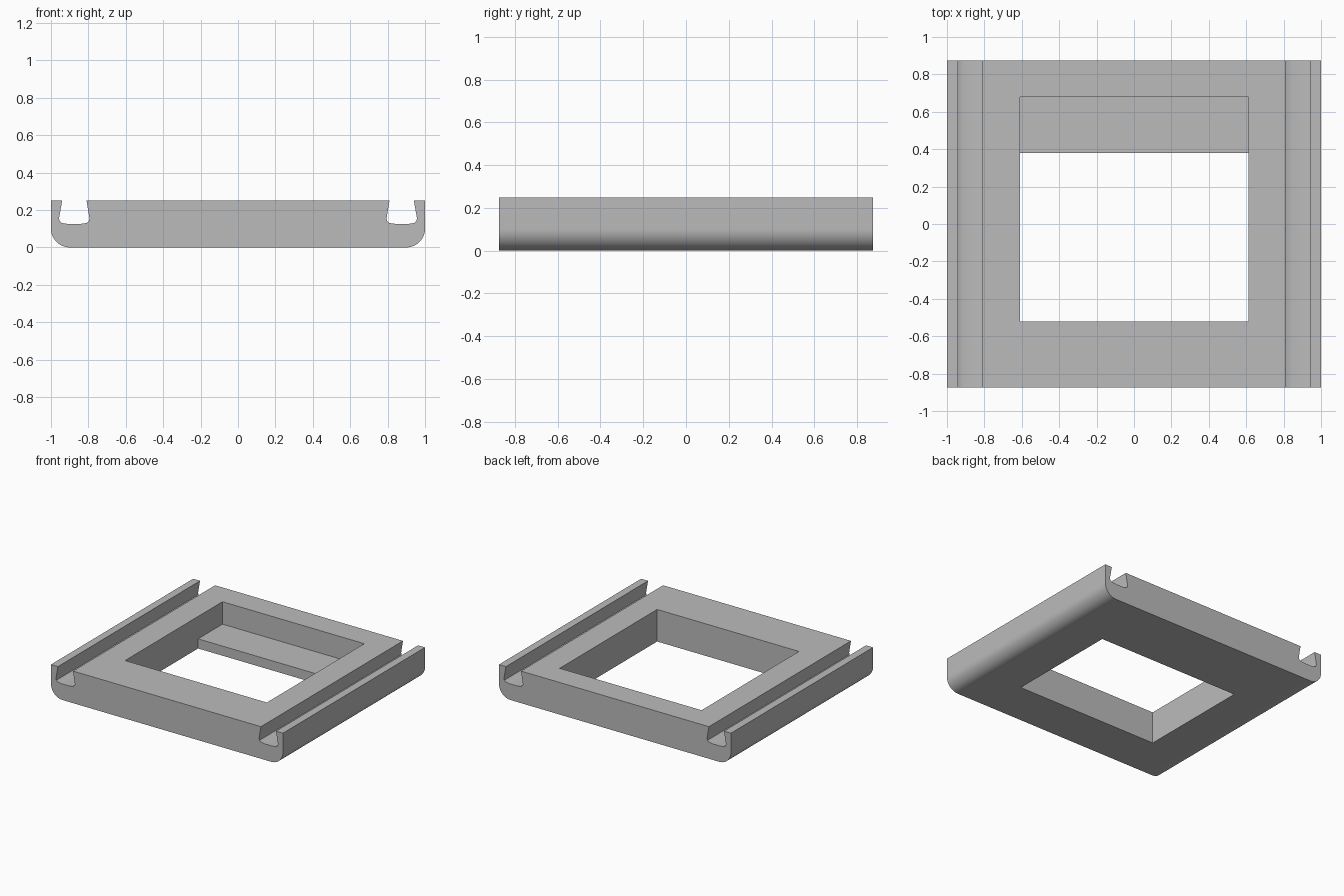
import bpy, bmesh, math
from mathutils import Vector

cube = bpy.data.objects.get("Cube")
if cube:
    bpy.data.objects.remove(cube, do_unlink=True)

grey = bpy.data.materials.new("plain grey")
grey.use_nodes = True
colour = (0.5, 0.5, 0.5, 1)
grey.diffuse_color = colour
grey.node_tree.nodes["Principled BSDF"].inputs["Base Color"].default_value = colour


def extrude_profile(name, points, sweep):
    """Solid made by sweeping a closed outline along a vector."""
    bm = bmesh.new()
    face = bm.faces.new([bm.verts.new(p) for p in points])
    swept = bmesh.ops.extrude_face_region(bm, geom=[face])["geom"]
    moved = [v for v in swept if isinstance(v, bmesh.types.BMVert)]
    bmesh.ops.translate(bm, verts=moved, vec=Vector(sweep))
    bmesh.ops.recalc_face_normals(bm, faces=bm.faces)
    mesh = bpy.data.meshes.new(name)
    bm.to_mesh(mesh)
    bm.free()
    mesh.materials.append(grey)
    obj = bpy.data.objects.new(name, mesh)
    bpy.context.collection.objects.link(obj)
    return obj


HEIGHT, DEPTH, RADIUS = 0.25, 1.75, 0.1

# Right half of the cross-section: rounded lower edge, rim, undercut groove
half = []
for i in range(13):
    a = -math.pi / 2 + i * math.pi / 24
    half.append((1 - RADIUS + RADIUS * math.cos(a), RADIUS + RADIUS * math.sin(a)))
half += [(1, HEIGHT), (0.94, HEIGHT),
         (0.957, 0.155), (0.954, 0.14), (0.94, 0.13), (0.91, 0.125),
         (0.845, 0.125), (0.811, 0.13), (0.797, 0.14), (0.794, 0.155),
         (0.81, HEIGHT)]
outline = half + [(-x, z) for x, z in reversed(half)]
frame = extrude_profile("grooved_frame",
                        [(x, -DEPTH / 2, z) for x, z in outline], (0, DEPTH, 0))

# Window opening with a low ledge at the back
opening = [(-0.52, -0.1), (0.38, -0.1), (0.38, 0.075),
           (0.68, 0.075), (0.68, 0.4), (-0.52, 0.4)]
cutter = extrude_profile("window_cutter",
                         [(-0.61, y, z) for y, z in opening], (1.223, 0, 0))
cutter.hide_render = True

bpy.ops.object.select_all(action="DESELECT")
bpy.context.view_layer.objects.active = frame
frame.select_set(True)
cut = frame.modifiers.new("window", "BOOLEAN")
cut.operation = "DIFFERENCE"
cut.solver = "EXACT"
cut.object = cutter
bpy.ops.object.modifier_apply(modifier=cut.name)
bpy.data.objects.remove(cutter, do_unlink=True)

# Smooth the rounded edges, keep the corners crisp
bpy.ops.object.shade_smooth_by_angle(angle=math.radians(30))
